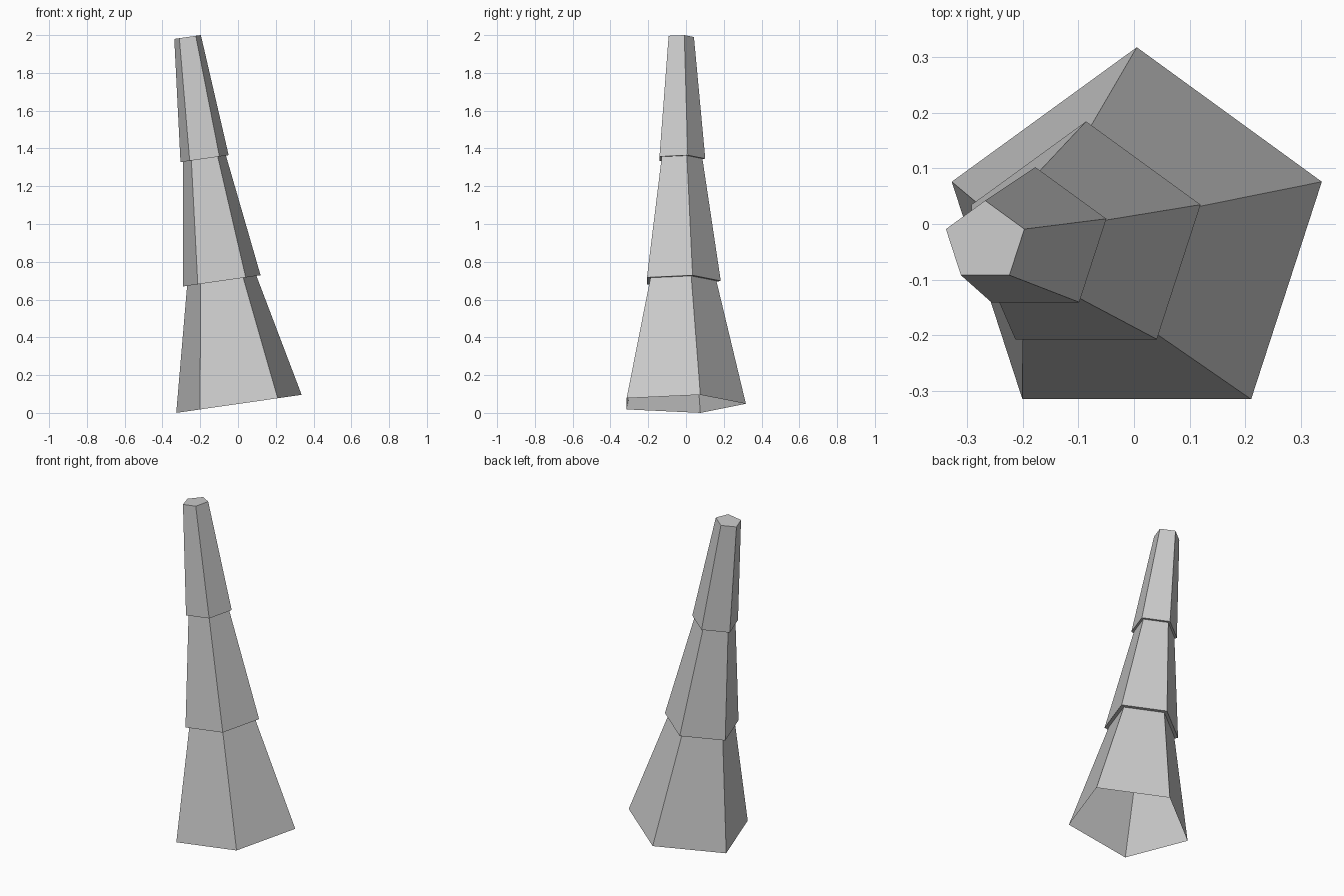
import bpy, bmesh
from math import sin, cos, tau

if "Cube" in bpy.data.objects:
    bpy.data.objects.remove(bpy.data.objects["Cube"])

SIDES = 5
TILT = 0.144     # rise of every ring towards +x
CY = -0.032

# Rings up the trunk: centre x, centre z, radius
RINGS = [
    (0.005, 0.048, 0.349),
    (-0.086, 0.699, 0.193),    # top of lower segment
    (-0.086, 0.699, 0.216),    # flared base of middle segment
    (-0.177, 1.346, 0.119),    # top of middle segment
    (-0.177, 1.346, 0.134),    # flared base of upper segment
    (-0.267, 1.990, 0.074),
]


def add_ring(bm, cx, cz, r):
    verts = []
    for i in range(SIDES):
        a = tau * i / SIDES
        dx = r * sin(a)
        verts.append(bm.verts.new((cx + dx, CY + r * cos(a), cz + TILT * dx)))
    return verts


# Leaning segmented trunk: open at the bottom, capped at the top
bm = bmesh.new()
rings = [add_ring(bm, *r) for r in RINGS]
for low, high in zip(rings, rings[1:]):
    for i in range(SIDES):
        j = (i + 1) % SIDES
        bm.faces.new((low[j], low[i], high[i], high[j]))
bm.faces.new(rings[-1][::-1])
bm.normal_update()

mesh = bpy.data.meshes.new("segmented_trunk")
bm.to_mesh(mesh)
bm.free()
bpy.context.collection.objects.link(bpy.data.objects.new("segmented_trunk", mesh))
